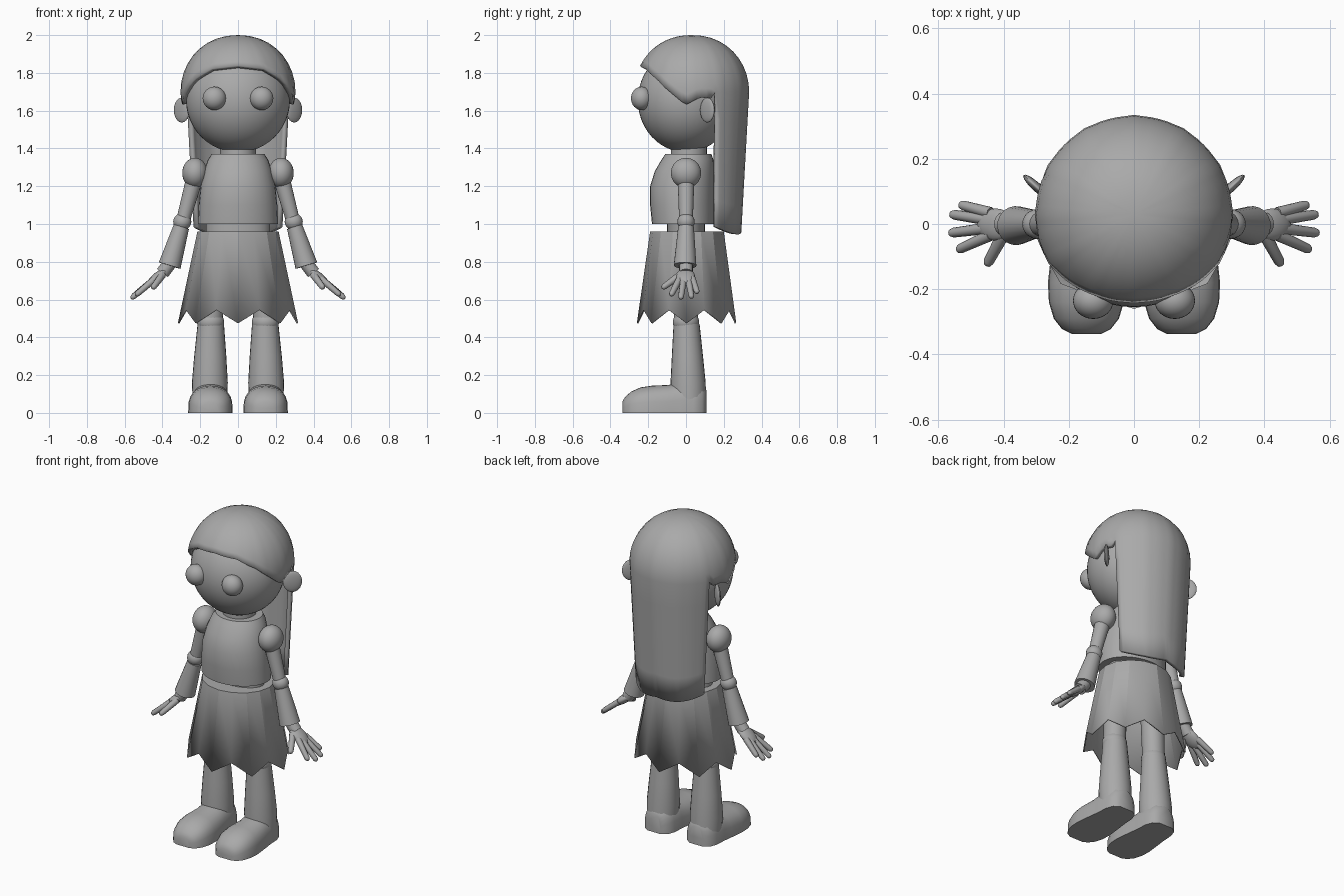
import bpy, bmesh, math
from mathutils import Vector, Matrix

if "Cube" in bpy.data.objects:
    bpy.data.objects.remove(bpy.data.objects["Cube"])

grey = bpy.data.materials.new("plain grey")
grey.diffuse_color = (0.4, 0.4, 0.4, 1)
grey.use_nodes = True
grey.node_tree.nodes["Principled BSDF"].inputs["Base Color"].default_value = grey.diffuse_color


def finish(name, bm, angle=40):
    bmesh.ops.recalc_face_normals(bm, faces=bm.faces)
    me = bpy.data.meshes.new(name)
    bm.to_mesh(me)
    bm.free()
    me.materials.append(grey)
    ob = bpy.data.objects.new(name, me)
    bpy.context.collection.objects.link(ob)
    bpy.ops.object.select_all(action='DESELECT')
    ob.select_set(True)
    bpy.context.view_layer.objects.active = ob
    bpy.ops.object.shade_smooth_by_angle(angle=math.radians(angle))
    return ob


def loft(name, rings, caps=(True, True), angle=40):
    """Skin a list of equally long closed point rings."""
    bm = bmesh.new()
    vs = [[bm.verts.new(p) for p in ring] for ring in rings]
    n = len(vs[0])
    for a, b in zip(vs, vs[1:]):
        for i in range(n):
            bm.faces.new((a[i], a[(i + 1) % n], b[(i + 1) % n], b[i]))
    if caps[0]:
        bm.faces.new(vs[0])
    if caps[1]:
        bm.faces.new(vs[-1])
    return finish(name, bm, angle)


def oval(z, rx, y0, y1, cx=0, n=32):
    """Horizontal ellipse reaching from y0 to y1."""
    return [(cx + rx * math.cos(a), (y0 + y1) / 2 + (y1 - y0) / 2 * math.sin(a), z)
            for a in (2 * math.pi * i / n for i in range(n))]


def ball(name, loc, size, rot=Matrix(), seg=32):
    bm = bmesh.new()
    bmesh.ops.create_uvsphere(bm, u_segments=seg, v_segments=seg // 2, radius=1)
    bm.transform(Matrix.Translation(loc) @ rot @ Matrix.Diagonal((*size, 1)))
    return finish(name, bm)


def limb(name, p, q, r0, r1, n=20, rounded=False):
    """Tapered tube from p to q."""
    p, q = Vector(p), Vector(q)
    rot = (q - p).to_track_quat('Z', 'Y')
    length = (q - p).length
    steps = [(0, r0), (length, r1)]
    if rounded:
        steps = [(0, r0), (length - r1, r1), (length - .3 * r1, .75 * r1), (length, .3 * r1)]
    rings = [[p + rot @ Vector((r * math.cos(a), r * math.sin(a), d))
              for a in (2 * math.pi * i / n for i in range(n))] for d, r in steps]
    return loft(name, rings)


# head, neck, torso and waist
ball("head", (0, 0, 1.655), (.275, .255, .275), seg=48)
loft("neck", [oval(1.33, .095, -.08, .11), oval(1.45, .095, -.08, .11)])
loft("torso", [oval(z, x, a, b) for z, x, a, b in (
    (1.0, .212, -.18, .15), (1.1, .208, -.19, .15), (1.2, .198, -.19, .15),
    (1.28, .18, -.165, .15), (1.34, .16, -.13, .145), (1.37, .14, -.11, .135))])
loft("waist", [oval(.9, .17, -.1, .1), oval(1.02, .17, -.1, .1)])

# skirt with a pointed hem
top, hem = [], []
for i in range(16):
    a = math.pi * i / 8
    c, s = math.cos(a), math.sin(a)
    low = i % 2 == 0
    k = 1.02 if low else .96
    top.append((.215 * c, .005 + .195 * s, .96))
    hem.append((.312 * c * k, .003 + .258 * s * k, (.475 if low else .545)))
skirt = loft("skirt", [top, hem], (True, False), 20)
m = skirt.modifiers.new("thickness", 'SOLIDIFY')
m.thickness = .008

for s in (1, -1):
    side = "right" if s > 0 else "left"

    def P(x, y, z):
        return (s * x, y, z)

    # eye and ear
    ball(side + "_eye", P(.125, -.235, 1.665), (.062, .056, .062))
    ball(side + "_ear", P(.298, .113, 1.603), (.055, .014, .066),
         Matrix.Rotation(s * math.radians(42), 4, 'Z'), 20)

    # arm
    ball(side + "_shoulder", P(.228, 0, 1.27), (.067, .08, .08))
    limb(side + "_upper_arm", P(.225, 0, 1.26), P(.293, 0, 1.01), .045, .036)
    ball(side + "_elbow", P(.295, 0, 1.012), (.048, .046, .046), seg=20)
    limb(side + "_forearm", P(.30, 0, .985), P(.362, -.005, .78), .042, .06)
    limb(side + "_wrist", P(.355, 0, .80), P(.40, 0, .74), .036, .036)

    # hand
    ball(side + "_palm", P(.425, -.002, .72), (.07, .05, .025),
         Matrix.Rotation(s * math.radians(38), 4, 'Y'), 20)
    for k, (y0, x1, y1, z1) in enumerate((
            (.034, .535, .06, .635), (.012, .563, .03, .61),
            (-.012, .566, -.028, .605), (-.034, .542, -.08, .622))):
        limb(f"{side}_finger_{k + 1}", P(.44, y0, .71), P(x1, y1, z1), .018, .015, 10, True)
    limb(side + "_thumb", P(.40, -.03, .73), P(.452, -.127, .66), .02, .016, 10, True)

    # leg
    limb(side + "_thigh", P(.13, 0, .92), P(.145, 0, .48), .07, .064)
    ball(side + "_knee", P(.145, 0, .48), (.072, .07, .06))
    loft(side + "_shin", [oval(z, r, a, b, s * x, 24) for z, r, a, b, x in (
        (.01, .088, -.08, .108, .15), (.16, .095, -.082, .104, .149),
        (.3, .085, -.075, .09, .147), (.47, .07, -.066, .072, .144))])

    # foot: flat-soled rounded sections from toe to heel
    rings = []
    for y, w, h in ((-.337, .045, .06), (-.322, .075, .085), (-.29, .1, .113),
                    (-.24, .115, .135), (-.18, .118, .144), (-.09, .108, .148),
                    (-.03, .1, .165), (.04, .096, .165), (.085, .08, .15), (.108, .045, .12)):
        rings.append([(s * (.146 + w * math.cos(a)), y, h * math.sin(a) ** .6 if 0 < i < 14 else 0)
                      for i, a in enumerate(math.pi * i / 14 for i in range(15))])
    loft(side + "_foot", rings)


# hair: fringed cap with a long fall behind the ears
EDGE = ((0, 1.838), (30, 1.822), (52, 1.765), (84, 1.63), (98, 1.67), (111, 1.665))


def edge_height(deg):
    for (a, za), (b, zb) in zip(EDGE, EDGE[1:]):
        if deg <= b:
            return za + (zb - za) * (deg - a) / (b - a)
    return 1.70


COLS, DOME, FALL = 72, 10, 5
bm = bmesh.new()
crown = bm.verts.new((0, .03, 2.0))
columns = []
for i in range(COLS):
    deg = -180 + 360 * i / COLS
    d, phi = abs(deg), math.radians(deg)
    bump = 1.008 if i % 6 == 0 else 1.0
    end = math.acos((edge_height(d) - 1.70) / .30)
    col = []
    for j in range(1, DOME + 1):
        t = end * j / DOME
        r = .302 * math.sin(t) ** .93 * bump
        col.append(bm.verts.new((r * math.sin(phi), .03 - r * math.cos(phi),
                                 1.70 + .30 * math.cos(t))))
    if d > 111:
        x0, y0 = col[-1].co.x, col[-1].co.y
        bottom = .99 - .045 * math.sin(math.radians((d - 111) / 69 * 130))
        for j in range(1, FALL + 1):
            f = j / FALL
            col.append(bm.verts.new((x0 * (1 - .14 * f), .145 + (y0 - .145) * (1 - .22 * f),
                                     1.70 + (bottom - 1.70) * f)))
    columns.append(col)
for i in range(COLS):
    a, b = columns[i], columns[(i + 1) % COLS]
    bm.faces.new((crown, a[0], b[0]))
    for j in range(min(len(a), len(b)) - 1):
        bm.faces.new((a[j], a[j + 1], b[j + 1], b[j]))
hair = finish("hair", bm, 35)
m = hair.modifiers.new("thickness", 'SOLIDIFY')
m.thickness = .025
m.offset = -1
